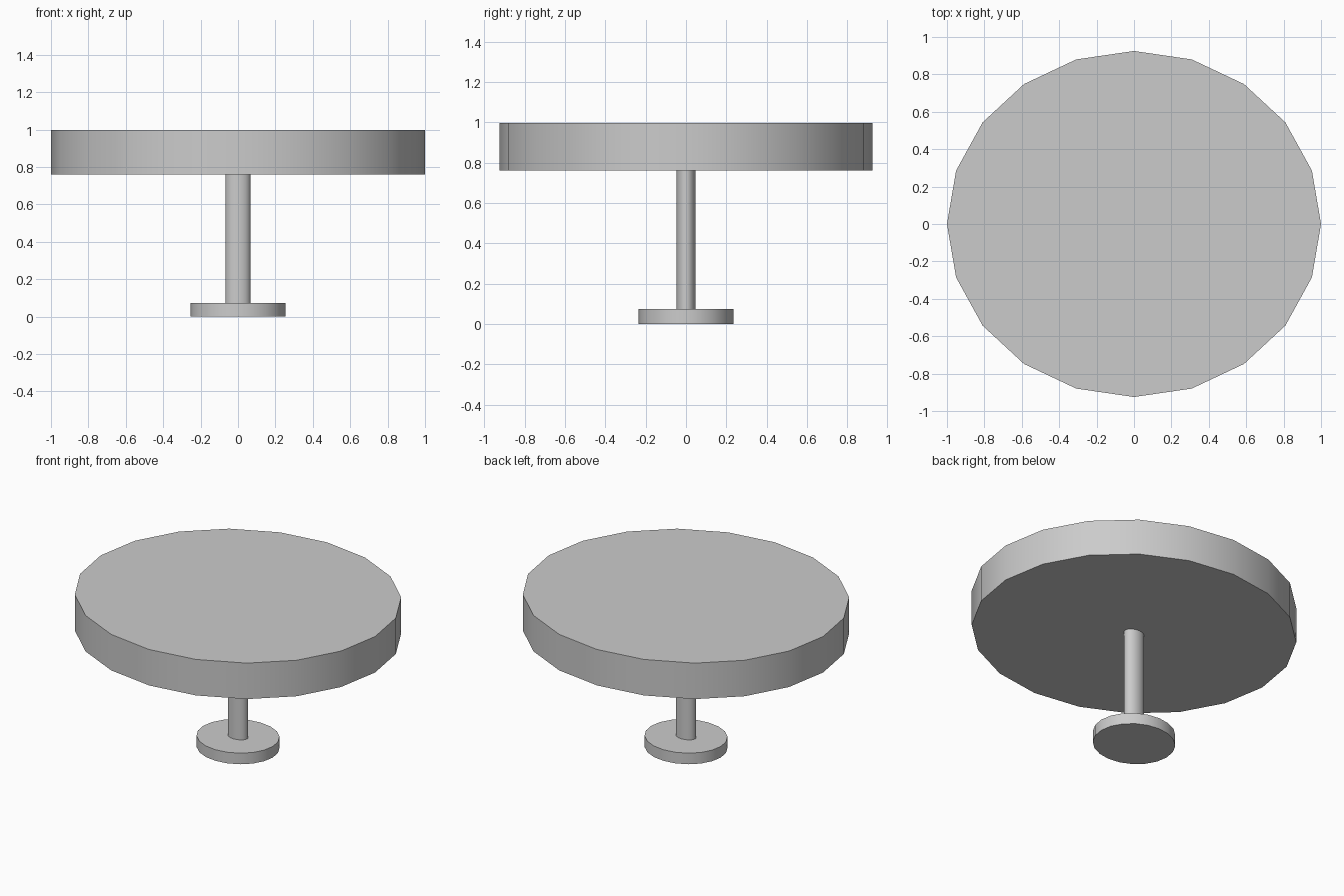
import bpy

if "Cube" in bpy.data.objects:
    bpy.data.objects.remove(bpy.data.objects["Cube"])


def disc(name, rx, ry, z0, z1, sides=20):
    """Upright elliptical cylinder with a corner on the x axis."""
    bpy.ops.mesh.primitive_cylinder_add(vertices=sides, radius=1, depth=1,
                                        location=(0, 0, (z0 + z1) / 2))
    ob = bpy.context.object
    ob.name = name
    ob.scale = (rx, ry, z1 - z0)
    bpy.ops.object.transform_apply(location=False, rotation=False, scale=True)
    bpy.ops.object.shade_smooth_by_angle(angle=0.52)
    return ob


# Round foot on the floor
disc("base", 0.254, 0.235, 0.0, 0.073)
# Slim central pillar
disc("column", 0.067, 0.047, 0.073, 0.76)
# Thick round top
disc("table_top", 1.0, 0.925, 0.76, 0.997)
